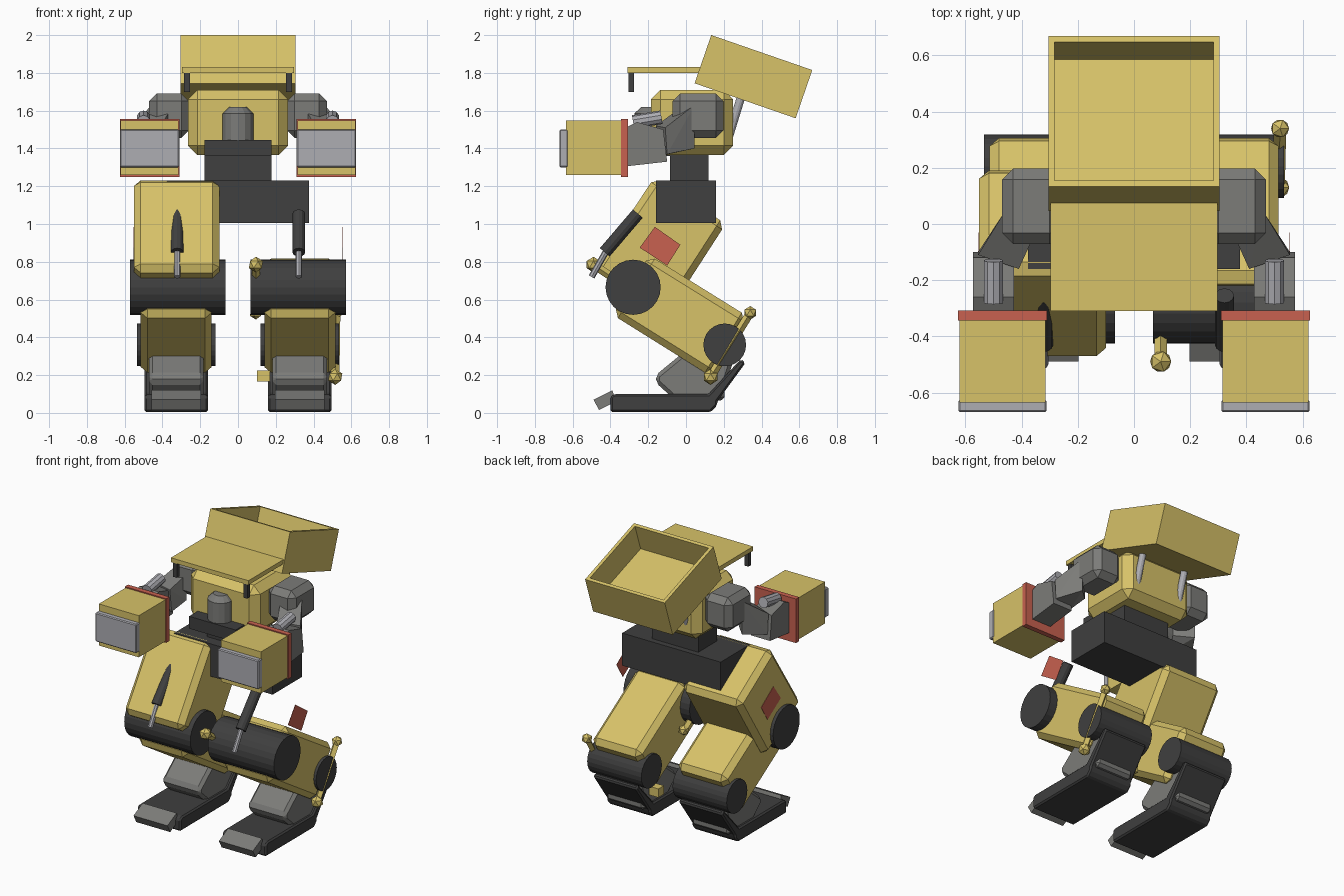
import bpy, bmesh, math
from mathutils import Vector, Matrix

if "Cube" in bpy.data.objects:
    bpy.data.objects.remove(bpy.data.objects["Cube"])


def mat(name, r, g, b):
    m = bpy.data.materials.new(name)
    m.diffuse_color = (r, g, b, 1)
    m.use_nodes = True
    m.node_tree.nodes["Principled BSDF"].inputs["Base Color"].default_value = m.diffuse_color
    return m


YELLOW = mat("yellow_paint", 0.68, 0.54, 0.14)
RED = mat("red_trim", 0.58, 0.12, 0.08)
DARK = mat("dark_metal", 0.05, 0.05, 0.05)
GREY = mat("grey_metal", 0.2, 0.2, 0.19)
SILVER = mat("silver_metal", 0.42, 0.42, 0.45)


def finish(bm, name, material, bevel=0):
    bmesh.ops.recalc_face_normals(bm, faces=bm.faces)
    me = bpy.data.meshes.new(name)
    bm.to_mesh(me)
    bm.free()
    me.materials.append(material)
    ob = bpy.data.objects.new(name, me)
    bpy.context.collection.objects.link(ob)
    if bevel:
        mod = ob.modifiers.new("chamfer", 'BEVEL')
        mod.width = bevel
        mod.segments = 1
    return ob


def box(name, x, y, z, material, bevel=0):
    """Axis-aligned box from (min, max) ranges."""
    bm = bmesh.new()
    bmesh.ops.create_cube(bm, size=1)
    for v in bm.verts:
        v.co = [(a + b) / 2 + c * (b - a) for (a, b), c in zip((x, y, z), v.co)]
    return finish(bm, name, material, bevel)


def profile(name, pts, cx, half, material, bevel=0):
    """Side outline (y, z) extruded along x."""
    bm = bmesh.new()
    f = bm.faces.new([bm.verts.new((cx - half, y, z)) for y, z in pts])
    if half:
        g = bmesh.ops.extrude_face_region(bm, geom=[f])["geom"]
        bmesh.ops.translate(bm, vec=(2 * half, 0, 0),
                            verts=[v for v in g if isinstance(v, bmesh.types.BMVert)])
    return finish(bm, name, material, bevel)


def rod(name, a, b, r, material, sides=12, r2=None, bevel=0):
    """Cylinder or cone between two points."""
    a, b = Vector(a), Vector(b)
    q = (b - a).to_track_quat('Z', 'Y').to_matrix().to_4x4()
    bm = bmesh.new()
    bmesh.ops.create_cone(bm, cap_ends=True, segments=sides, radius1=r,
                          radius2=r if r2 is None else r2, depth=(b - a).length,
                          matrix=Matrix.Translation((a + b) / 2) @ q)
    return finish(bm, name, material, bevel)


def hull(name, pts, material):
    bm = bmesh.new()
    for p in pts:
        bm.verts.new(p)
    bmesh.ops.convex_hull(bm, input=bm.verts)
    return finish(bm, name, material)


def gem(name, p, r):
    bm = bmesh.new()
    bmesh.ops.create_icosphere(bm, subdivisions=1, radius=r, matrix=Matrix.Translation(p))
    return finish(bm, name, YELLOW)


# Open, tilted hopper
bm = bmesh.new()
bmesh.ops.create_cube(bm, size=1)
bmesh.ops.scale(bm, vec=(0.61, 0.566, 0.27), verts=bm.verts)
bm.faces.ensure_lookup_table()
top = max(bm.faces, key=lambda f: f.calc_center_median().z)
bmesh.ops.inset_region(bm, faces=[top], thickness=0.032)
g = bmesh.ops.extrude_face_region(bm, geom=[top])["geom"]
bmesh.ops.translate(bm, vec=(0, 0, -0.19), verts=[v for v in g if isinstance(v, bmesh.types.BMVert)])
if top.is_valid:
    bm.faces.remove(top)
hopper = finish(bm, "hopper", YELLOW)
hopper.location = (0, 0.357, 1.78)
hopper.rotation_euler.x = math.radians(-19.1)

# Canopy, torso, head and hips
box("canopy", (-0.297, 0.297), (-0.31, 0.08), (1.80, 1.83), YELLOW)
box("torso", (-0.265, 0.265), (-0.185, 0.25), (1.365, 1.71), YELLOW, 0.05)
rod("head", (0, -0.19, 1.40), (0, -0.19, 1.62), 0.083, GREY, 14, bevel=0.035)
box("head_tray", (-0.178, 0.178), (-0.28, 0.12), (1.36, 1.445), DARK)
box("waist", (-0.178, 0.178), (-0.085, 0.12), (1.2, 1.38), DARK)
box("hips", (-0.377, 0.377), (-0.16, 0.16), (1.005, 1.23), DARK)

# Thigh: one leg keeps its cover, the other is bare
profile("thigh_cover", [(-0.165, 1.25), (0.21, 1.0), (-0.1, 0.52), (-0.49, 0.76)],
        -0.325, 0.226, YELLOW, 0.035)

for s, side in ((-1, "right"), (1, "left")):
    def n(part):
        return side + "_" + part

    # Canopy lamp and hopper strut
    box(n("canopy_peg"), (s * 0.27 - 0.015, s * 0.27 + 0.015), (-0.305, -0.275), (1.70, 1.81), DARK)
    rod(n("hopper_strut"), (s * 0.17, 0.22, 1.44), (s * 0.17, 0.30, 1.70), 0.022, SILVER)

    # Arm
    c = s * 0.365
    box(n("shoulder"), (c - 0.105, c + 0.105), (-0.072, 0.198), (1.455, 1.69), GREY, 0.04)
    hull(n("elbow"), [(s * x, y, z) for x, y, z in (
        (0.46, 0.045, 1.63), (0.46, 0.045, 1.40), (0.36, -0.05, 1.60), (0.36, -0.05, 1.42),
        (0.555, -0.11, 1.51), (0.555, -0.10, 1.37), (0.41, -0.16, 1.52), (0.41, -0.14, 1.36))], GREY)
    profile(n("forearm"), [(-0.32, 1.305), (-0.32, 1.51), (-0.26, 1.54), (-0.12, 1.5), (-0.10, 1.33)],
            s * 0.5, 0.073, GREY)
    rod(n("forearm_piston"), (s * 0.5, -0.28, 1.54), (s * 0.5, -0.13, 1.565), 0.036, SILVER, 10)
    c = s * 0.468
    box(n("wrist_plate"), (c - 0.158, c + 0.158), (-0.343, -0.308), (1.25, 1.555), RED)
    box(n("fist"), (c - 0.153, c + 0.153), (-0.635, -0.34), (1.26, 1.548), YELLOW)
    box(n("fist_bumper"), (c - 0.157, c + 0.157), (-0.67, -0.625), (1.30, 1.50), SILVER, 0.006)

    # Knee, thigh piston and marker panel
    rod(n("knee"), (s * 0.32 - 0.253, -0.28, 0.665), (s * 0.32 + 0.253, -0.28, 0.665), 0.146, DARK, 24)
    rod(n("thigh_piston"), (s * 0.322, -0.255, 1.055), (s * 0.322, -0.43, 0.85), 0.034, DARK)
    rod(n("thigh_piston_rod"), (s * 0.322, -0.42, 0.86), (s * 0.322, -0.50, 0.72), 0.017, SILVER, 8)
    profile(n("marker_panel"), [(-0.165, 0.985), (-0.03, 0.89), (-0.1, 0.78), (-0.245, 0.875)],
            s * 0.554, 0.001, RED)

    # Shin and ankle
    c = s * 0.327
    profile(n("shin"), [(-0.39, 0.52), (-0.195, 0.835), (0.325, 0.512), (0.13, 0.195)],
            c, 0.188, YELLOW, 0.035)
    rod(n("ankle"), (c - 0.207, 0.205, 0.36), (c + 0.207, 0.205, 0.36), 0.113, DARK, 24)

    # Foot
    profile(n("foot_block"), [(-0.16, 0.2), (-0.02, 0.315), (0.12, 0.35), (0.25, 0.27),
                              (0.205, 0.14), (0.205, 0.065), (-0.06, 0.07), (-0.16, 0.16)],
            c, 0.145, GREY, 0.02)
    profile(n("sole"), [(-0.4, 0.004), (-0.4, 0.085), (-0.38, 0.1), (0.12, 0.1), (0.29, 0.285),
                        (0.315, 0.265), (0.165, 0.06), (0.165, 0.04), (0.13, 0.004)],
            c, 0.167, DARK, 0.012)
    profile(n("toe"), [(-0.49, 0.07), (-0.46, 0.015), (-0.37, 0.06), (-0.39, 0.12)],
            c, 0.13, GREY)

# Bare frame remnants with faceted ends on the uncovered leg
for name, a, b in (("ankle_bar", (0.515, 0.13, 0.19), (0.52, 0.34, 0.53)),
                   ("knee_bar", (0.095, -0.49, 0.785), (0.095, -0.11, 0.53))):
    rod(name, a, b, 0.022, YELLOW, 4)
    gem(name + "_start_cap", a, 0.042)
    gem(name + "_end_cap", b, 0.036)
box("ankle_stub", (0.1, 0.17), (0.10, 0.16), (0.165, 0.225), YELLOW)
